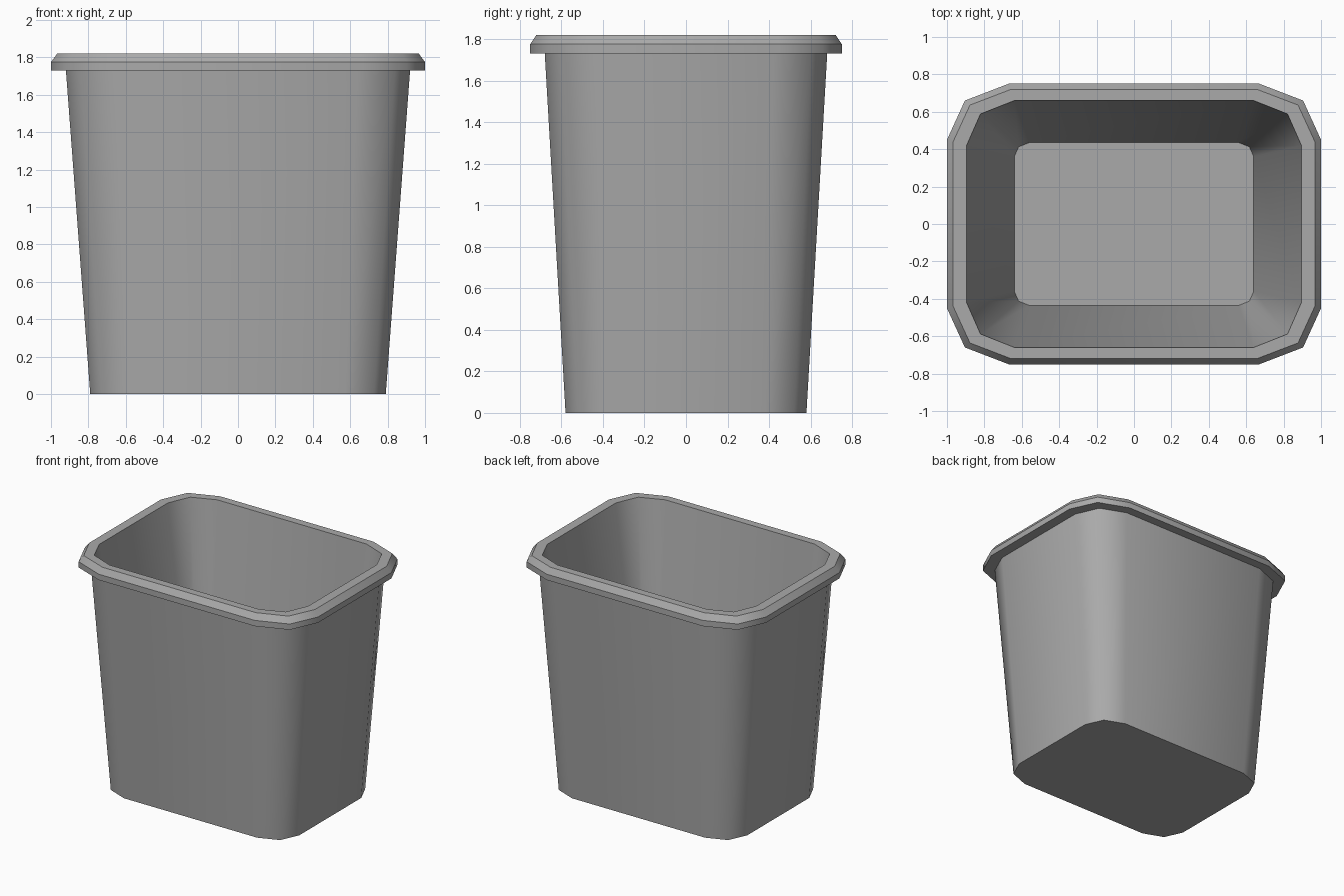
import bpy, bmesh

if "Cube" in bpy.data.objects:
    bpy.data.objects.remove(bpy.data.objects["Cube"], do_unlink=True)

# Plain grey plastic
grey = bpy.data.materials.new("grey_plastic")
grey.use_nodes = True
colour = (0.4, 0.4, 0.4, 1)
grey.diffuse_color = colour
grey.node_tree.nodes["Principled BSDF"].inputs["Base Color"].default_value = colour


def ring(bm, hx, hy, cx, cy, z):
    """Rectangle whose corners are cut by two facets each, counter-clockwise."""
    corner = [(hx, hy - cy), (hx - cx * 0.29, hy - cy * 0.3), (hx - cx, hy)]
    pts = []
    for sx, sy in ((1, 1), (-1, 1), (-1, -1), (1, -1)):
        step = corner if sx * sy > 0 else corner[::-1]
        pts += [(sx * x, sy * y, z) for x, y in step]
    return [bm.verts.new(p) for p in pts]


# Sections from the outer base, up over the rim and down to the inner floor:
# half width, half depth, corner cut in x and y, height
sections = [
    (0.79, 0.58, 0.22, 0.20, 0.0),      # outer base
    (0.92, 0.68, 0.28, 0.26, 1.73),     # top of outer wall
    (1.0, 0.75, 0.33, 0.30, 1.73),      # rim underside
    (1.0, 0.75, 0.33, 0.30, 1.775),     # rim side
    (0.967, 0.72, 0.31, 0.28, 1.82),    # rim bevel
    (0.895, 0.66, 0.255, 0.24, 1.82),   # inner lip
    (0.64, 0.435, 0.08, 0.075, 0.08),   # inner floor
]

bm = bmesh.new()
rings = [ring(bm, *s) for s in sections]
for low, high in zip(rings, rings[1:]):
    n = len(low)
    for i in range(n):
        j = (i + 1) % n
        bm.faces.new((low[i], low[j], high[j], high[i]))
bm.faces.new(rings[0][::-1])
bm.faces.new(rings[-1])
bmesh.ops.recalc_face_normals(bm, faces=bm.faces)

# Smooth around the corners, crisp along every section
for f in bm.faces:
    f.smooth = True
for r in rings:
    for a, b in zip(r, r[1:] + r[:1]):
        bm.edges.get((a, b)).smooth = False

mesh = bpy.data.meshes.new("waste_bin")
bm.to_mesh(mesh)
bm.free()
mesh.materials.append(grey)
bpy.context.collection.objects.link(bpy.data.objects.new("waste_bin", mesh))
